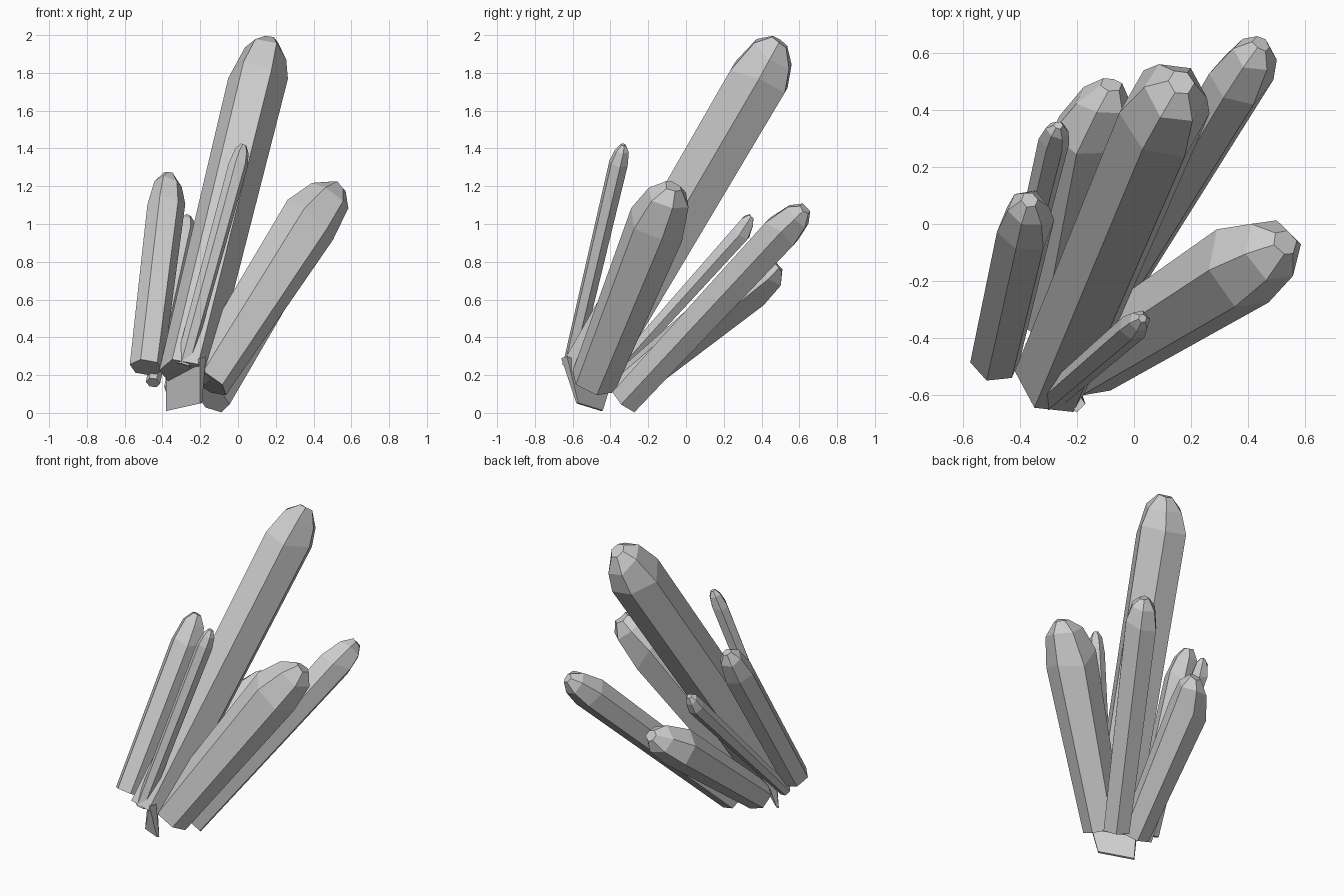
import bpy, bmesh, math, random
from mathutils import Vector

if "Cube" in bpy.data.objects:
    bpy.data.objects.remove(bpy.data.objects["Cube"])

random.seed(4)


def make_object(name, bm):
    bmesh.ops.recalc_face_normals(bm, faces=bm.faces)
    mesh = bpy.data.meshes.new(name)
    bm.to_mesh(mesh)
    bm.free()
    obj = bpy.data.objects.new(name, mesh)
    bpy.context.collection.objects.link(obj)
    return obj


def crystal(name, base, shoulder, tip, r_base, r_shoulder, turn=0, stretch=1.0):
    """Six-sided prism widening to a shoulder, then a faceted blunt point."""
    base, shoulder, tip = Vector(base), Vector(shoulder), Vector(tip)
    axis = (shoulder - base).normalized()
    v = axis.cross(Vector((1, 0, 0))).normalized()
    u = v.cross(axis).normalized()
    # centre, radius and uneven facet height of each ring
    rings = [(base, r_base, 0.0),
             (shoulder, r_shoulder, 0.28),
             (shoulder.lerp(tip, 0.68), r_shoulder * 0.74, 0.12),
             (tip, r_shoulder * 0.3, 0.06)]
    bm = bmesh.new()
    loops = []
    for centre, r, uneven in rings:
        loop = []
        for i in range(6):
            a = math.radians(turn + 60 * i)
            lift = axis * random.uniform(-1, 1) * uneven * r_shoulder
            loop.append(bm.verts.new(centre + lift + u * r * math.cos(a)
                                     + v * r * stretch * math.sin(a)))
        loops.append(loop)
    for lo, hi in zip(loops, loops[1:]):
        for i in range(6):
            j = (i + 1) % 6
            bm.faces.new((lo[i], lo[j], hi[j], hi[i]))
    bm.faces.new(loops[0])
    bm.faces.new(loops[-1])
    return make_object(name, bm)


# Crystals: base centre, shoulder centre, tip, radii
crystal("main_crystal", (-0.28, -0.53, 0.20), (0.105, 0.385, 1.765), (0.165, 0.495, 1.965),
        0.14, 0.155, 0, 1.15)
crystal("right_crystal", (-0.165, -0.49, 0.165), (0.375, -0.15, 1.01), (0.53, -0.065, 1.20),
        0.125, 0.16, 20)
crystal("left_crystal", (-0.485, -0.475, 0.24), (-0.38, -0.01, 1.10), (-0.365, 0.085, 1.265),
        0.09, 0.10, 10)
crystal("front_thin_crystal", (-0.29, -0.61, 0.25), (0.00, -0.36, 1.31), (0.03, -0.33, 1.42),
        0.044, 0.052, 15)
crystal("back_right_crystal", (-0.13, -0.32, 0.07), (0.375, 0.515, 0.97), (0.445, 0.63, 1.08),
        0.092, 0.11, 0)
crystal("back_low_crystal", (-0.30, -0.35, 0.11), (-0.165, 0.335, 0.67), (-0.08, 0.485, 0.775),
        0.095, 0.13, 15)
crystal("back_thin_crystal", (-0.45, -0.42, 0.16), (-0.28, 0.29, 0.95), (-0.265, 0.345, 1.04),
        0.038, 0.055, 0)

# Thin broken slab below the cluster
bm = bmesh.new()
outline = [(-0.20, -0.66, 0.29), (-0.20, -0.58, 0.05), (-0.38, -0.45, 0.01), (-0.38, -0.42, 0.20)]
front = [bm.verts.new(p) for p in outline]
back = [bm.verts.new(Vector(p) + Vector((t, t, t * 0.3)))
        for p, t in zip(outline, (0.03, 0.01, 0.01, 0.04))]
bm.faces.new(front)
bm.faces.new(back[::-1])
for i in range(4):
    j = (i + 1) % 4
    bm.faces.new((front[i], back[i], back[j], front[j]))
make_object("base_slab", bm)
